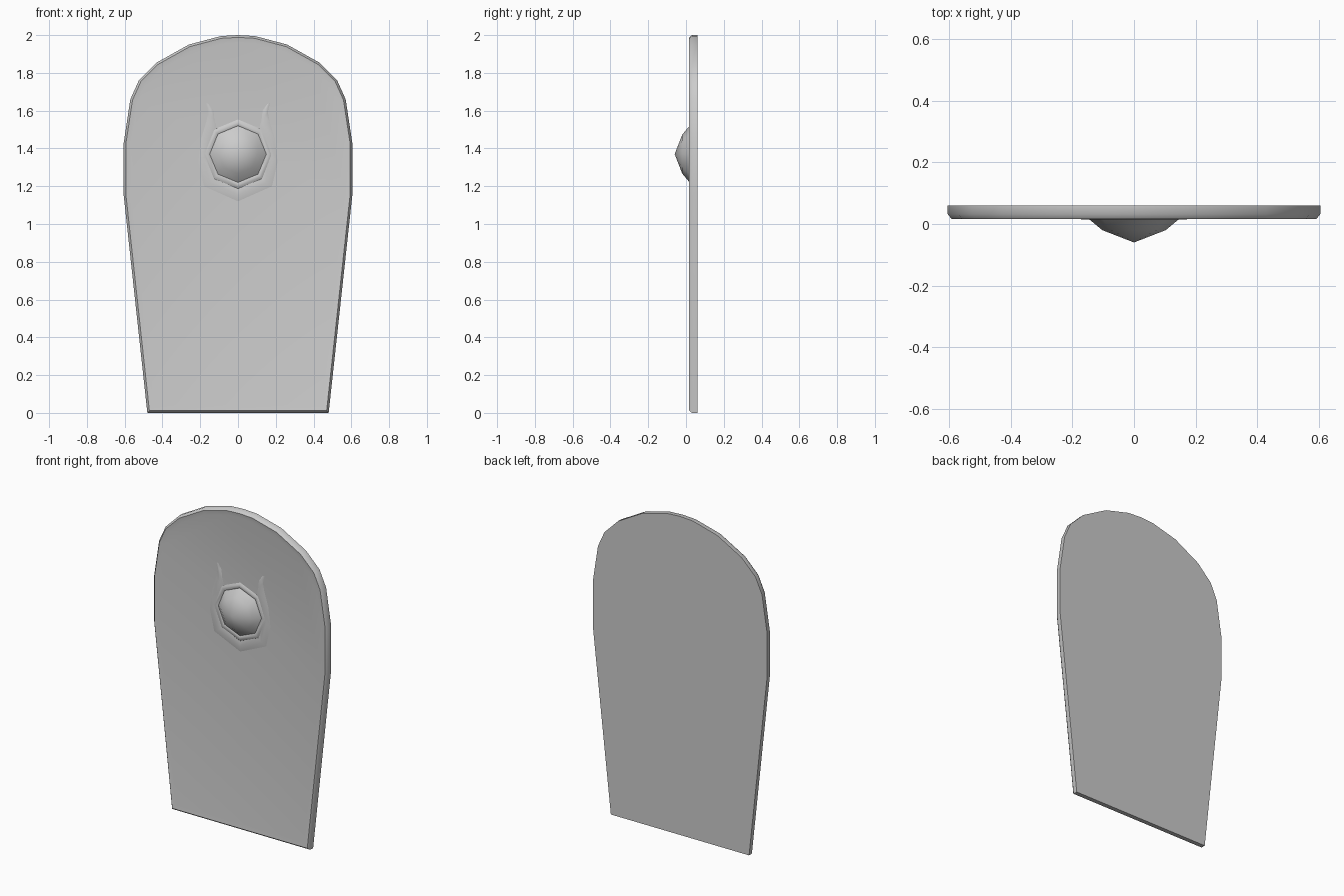
import bpy, bmesh, math

if "Cube" in bpy.data.objects:
    bpy.data.objects.remove(bpy.data.objects["Cube"])

FIELD = 0.022   # depth of the flat front field


def finish(name, bm, angle=40):
    me = bpy.data.meshes.new(name)
    bm.to_mesh(me)
    bm.free()
    ob = bpy.data.objects.new(name, me)
    bpy.context.collection.objects.link(ob)
    bpy.ops.object.select_all(action='DESELECT')
    ob.select_set(True)
    bpy.context.view_layer.objects.active = ob
    bpy.ops.object.shade_smooth_by_angle(angle=math.radians(angle))
    return ob


# Shield board: half outline mirrored, extruded, with a raised rim on the front
half = [(0.48, 0), (0.605, 1.15), (0.605, 1.43), (0.57, 1.66), (0.525, 1.76),
        (0.43, 1.855), (0.26, 1.95), (0.09, 1.995)]
outline = half + [(0, 2.0)] + [(-x, z) for x, z in reversed(half)]
bm = bmesh.new()
front_ring = [bm.verts.new((x, 0.032, z)) for x, z in outline]
back_ring = [bm.verts.new((x, 0.06, z)) for x, z in outline]
front = bm.faces.new(front_ring)
bm.faces.new(back_ring[::-1])
n = len(outline)
for i in range(n):
    j = (i + 1) % n
    bm.faces.new((front_ring[j], front_ring[i], back_ring[i], back_ring[j]))
bmesh.ops.recalc_face_normals(bm, faces=bm.faces)
for width, depth in ((0.012, 0.015), (0.028, -0.005)):
    bmesh.ops.inset_region(bm, faces=[front], thickness=width, depth=depth,
                           use_even_offset=True)
finish("shield_board", bm, 50)

# Boss: eight-sided dome with a low collar, turned about the y axis
profile = [(0.185, FIELD + 0.001), (0.172, 0.015), (0.155, 0.016),
           (0.15, 0.019), (0.103, -0.02)]
bm = bmesh.new()
rings = []
for r, y in profile:
    rings.append([bm.verts.new((r * math.sin(k * math.pi / 4), y,
                                1.37 + r * math.cos(k * math.pi / 4)))
                  for k in range(8)])
tip = bm.verts.new((0, -0.06, 1.37))
for a, b in zip(rings, rings[1:]):
    for k in range(8):
        m = (k + 1) % 8
        bm.faces.new((a[k], a[m], b[m], b[k]))
for k in range(8):
    bm.faces.new((rings[-1][k], rings[-1][(k + 1) % 8], tip))
bm.faces.new(rings[0][::-1])
bmesh.ops.recalc_face_normals(bm, faces=bm.faces)
finish("boss", bm, 50)

# Horned crescent: shallow ridge below the boss, rising to two horns
stations = [((0, 1.12), (0, 1.19)), ((0.18, 1.20), (0.12, 1.24)),
            ((0.21, 1.33), (0.16, 1.37)), ((0.195, 1.45), (0.13, 1.44)),
            ((0.168, 1.54), (0.11, 1.50)), ((0.158, 1.59), (0.125, 1.55)),
            ((0.162, 1.615), (0.13, 1.60)), ((0.17, 1.64), (0.155, 1.635))]
bm = bmesh.new()
path = [((-a[0], a[1]), (-b[0], b[1])) for a, b in stations[:0:-1]] + stations
rows = []
for i, (o, q) in enumerate(path):
    end = i in (0, len(path) - 1)
    top = FIELD - (0.001 if end else 0.006)
    mid = ((o[0] + q[0]) / 2, (o[1] + q[1]) / 2)
    rows.append([bm.verts.new((p[0], y, p[1]))
                 for p, y in ((o, FIELD), (mid, top), (q, FIELD))])
for a, b in zip(rows, rows[1:]):
    for k in range(2):
        bm.faces.new((a[k], b[k], b[k + 1], a[k + 1]))
bm.normal_update()
if sum(f.normal.y for f in bm.faces) > 0:
    bmesh.ops.reverse_faces(bm, faces=bm.faces)
finish("horned_crescent", bm, 60)
